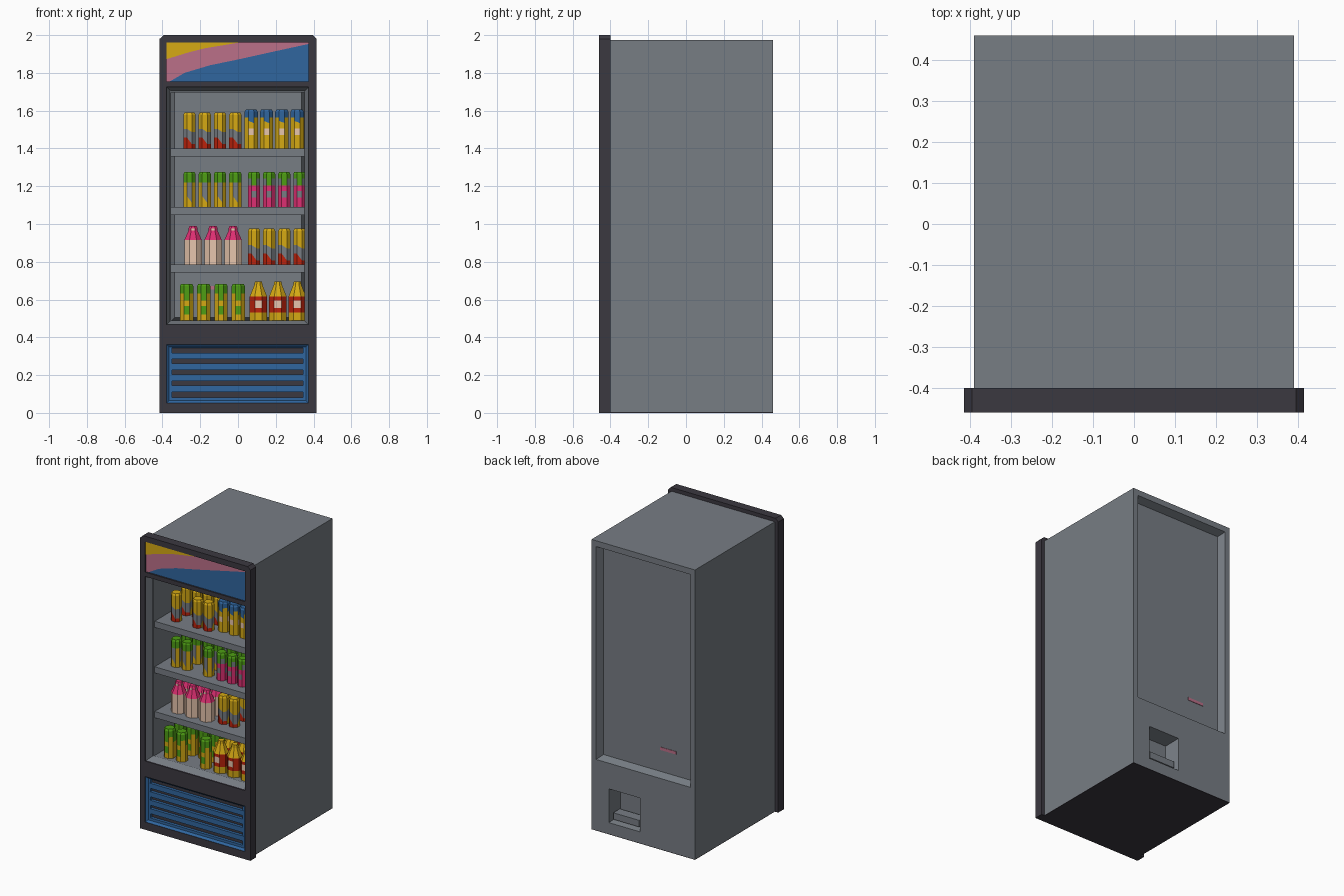
import bpy, bmesh, math

cube = bpy.data.objects.get("Cube")
if cube:
    bpy.data.objects.remove(cube, do_unlink=True)

# Colours
PALETTE = {"grey": "777D84", "dark": "3B3840", "blue": "30669F", "dusty_pink": "BB7089",
           "yellow": "D6AA14", "hot_pink": "DD2F72", "red": "BC220C", "green": "4E9F14",
           "cream": "EBC9B0"}
NAMES = list(PALETTE)
MATS = {}
for key, code in PALETTE.items():
    srgb = [int(code[i:i + 2], 16) / 255 for i in (0, 2, 4)]
    col = [((c + .055) / 1.055) ** 2.4 if c > .04 else c / 12.92 for c in srgb] + [1]
    m = bpy.data.materials.new(key)
    m.use_nodes = True
    m.diffuse_color = col
    node = next(n for n in m.node_tree.nodes if n.type == "BSDF_PRINCIPLED")
    node.inputs["Base Color"].default_value = col
    node.inputs["Roughness"].default_value = .7
    MATS[key] = m


def place(name, mesh, loc=(0, 0, 0)):
    ob = bpy.data.objects.new(name, mesh)
    ob.location = loc
    bpy.context.collection.objects.link(ob)
    return ob


def to_mesh(name, bm, colours):
    bmesh.ops.recalc_face_normals(bm, faces=bm.faces)
    me = bpy.data.meshes.new(name)
    bm.to_mesh(me)
    bm.free()
    for c in colours:
        me.materials.append(MATS[c])
    return me


def box(name, x, y, z, colour):
    bm = bmesh.new()
    bmesh.ops.create_cube(bm, size=1)
    for v in bm.verts:
        v.co = [r[0] if c < 0 else r[1] for c, r in zip(v.co, (x, y, z))]
    return place(name, to_mesh(name, bm, [colour]))


def extrude(bm, faces, depth):
    new = bmesh.ops.extrude_face_region(bm, geom=faces)["geom"]
    for v in new:
        if isinstance(v, bmesh.types.BMVert):
            v.co.y += depth


def holed_slab(name, x, z, holes, y, colour, chamfer=0):
    """Upright slab with rectangular openings (x0, x1, z0, z1)."""
    xs = sorted({*x, *(v for h in holes for v in h[:2])})
    zs = sorted({*z, *(v for h in holes for v in h[2:])})
    bm = bmesh.new()
    for a, b in zip(xs, xs[1:]):
        for c, d in zip(zs, zs[1:]):
            mx, mz = (a + b) / 2, (c + d) / 2
            if not any(h[0] < mx < h[1] and h[2] < mz < h[3] for h in holes):
                bm.faces.new([bm.verts.new((p, y[0], q)) for p, q in ((a, c), (b, c), (b, d), (a, d))])
    bmesh.ops.remove_doubles(bm, verts=bm.verts, dist=1e-5)
    extrude(bm, bm.faces[:], y[1] - y[0])
    if chamfer:
        corners = [e for e in bm.edges if all(abs(v.co.z - z[1]) < 1e-4 and
                   min(abs(v.co.x - s) for s in x) < 1e-4 for v in e.verts)]
        bmesh.ops.bevel(bm, geom=corners, offset=chamfer, segments=1, affect="EDGES")
    bmesh.ops.dissolve_limit(bm, angle_limit=.01, verts=bm.verts, edges=bm.edges)
    return place(name, to_mesh(name, bm, [colour]))


def recess(name, hole, y, inset, colour, floor=True):
    """Tapered rim going from y[0] to y[1], optionally closed by a floor."""
    bm = bmesh.new()
    loops = []
    for yy, k in zip(y, (0, inset)):
        a, b, c, d = hole[0] + k, hole[1] - k, hole[2] + k, hole[3] - k
        loops.append([bm.verts.new((p, yy, q)) for p, q in ((a, c), (b, c), (b, d), (a, d))])
    for i in range(4):
        j = (i + 1) % 4
        bm.faces.new((loops[0][i], loops[0][j], loops[1][j], loops[1][i]))
    if floor:
        bm.faces.new(loops[1])
    me = to_mesh(name, bm, [colour])
    return place(name, me)


def plate(name, outline, y, colour):
    bm = bmesh.new()
    f = bm.faces.new([bm.verts.new((px, y, pz)) for px, pz in outline])
    extrude(bm, [f], .004)
    return place(name, to_mesh(name, bm, [colour]))


# Cabinet shell with openings for the cooled space and the rear socket
cavity = (-.355, .355, .485, 1.935)
socket = (.025, .26, .08, .31)
holed_slab("cabinet_body", (-.39, .39), (.004, 1.975), [cavity, socket], (-.405, .46), "grey")
box("base_plate", (-.39, .39), (-.405, .46), (0, .004), "dark")
recess("rear_panel", cavity, (.46, .41), .02, "grey")
recess("rear_socket", socket, (.46, .36), .02, "grey")
box("rear_socket_ledge", (.045, .24), (.37, .44), (.1, .145), "grey")
box("rear_label", (-.215, -.095), (.408, .413), (.652, .672), "dusty_pink")
box("inner_ceiling", (-.355, .355), (-.4, .405), (1.695, 1.71), "grey")

# Door frame with openings for sign, window and grille
sign = (-.378, .373, 1.755, 1.962)
window = (-.378, .373, .468, 1.725)
grille = (-.378, .373, .052, .362)
holed_slab("door_frame", (-.415, .415), (0, 2), [sign, window, grille], (-.46, -.4), "dark", .02)
recess("window_gasket", window, (-.448, -.4), .02, "grey", floor=False)

# Sign with a painted wave
box("sign_panel", sign[:2], (-.45, -.4), sign[2:], "blue")
top = sign[3]
low_wave = [(-.36, sign[2]), (-.283, 1.8), (-.15, 1.84), (.01, 1.873), (.19, 1.913), (sign[1], 1.953)]
high_wave = [(sign[0], 1.873), (-.257, 1.91), (-.177, 1.93), (.015, top)]
plate("sign_pink_wave", [(sign[0], sign[2])] + low_wave + [(sign[1], top), (sign[0], top)], -.452, "dusty_pink")
plate("sign_yellow_wave", high_wave + [(sign[0], top)], -.454, "yellow")

# Grille
box("grille_back", grille[:2], (-.425, -.4), grille[2:], "dark")
recess("grille_rim", grille, (-.458, -.44), .018, "blue", floor=False)
for i in range(6):
    zc = .0705 + i * .0577
    half = .017 if 0 < i < 5 else .012
    box("grille_slat", (-.362, .357), (-.445, -.425), (zc - half, zc + half), "blue")
for side in (-.357, .352):
    box("grille_side", (side - .008, side + .008), (-.444, -.425), (.065, .35), "blue")

# Shelves
SHELVES = (.486, .785, 1.09, 1.4)
for z in SHELVES[1:]:
    box("shelf", (-.355, .355), (-.39, .405), (z - .042, z), "grey")


def lathe(name, rings, sides=8):
    """Rings are (height, radius, wave, colours around the band above)."""
    bm = bmesh.new()
    loops = []
    for h, r, wave, _ in rings:
        angles = [(i - .5) * math.tau / sides - math.pi / 2 for i in range(sides)]
        loops.append([bm.verts.new((r * math.cos(a), r * math.sin(a), h + wave * math.sin(2 * a)))
                      for a in angles])
    bm.faces.new(loops[0])
    for lo, hi, ring in zip(loops, loops[1:], rings):
        cols = ring[3].split()
        for i in range(sides):
            j = (i + 1) % sides
            f = bm.faces.new((lo[i], lo[j], hi[j], hi[i]))
            f.material_index = NAMES.index(cols[i % len(cols)])
    bm.faces.new(loops[-1]).material_index = NAMES.index(rings[-1][3])
    return to_mesh(name, bm, NAMES)


def can(name, height, r, bands):
    """Straight can with a short tapered rim."""
    rings = [(h, r, w, c) for h, w, c in bands]
    last = bands[-1][2].split()[0]
    rings += [(height - .012, r, 0, last), (height, r * .82, 0, last)]
    return lathe(name, rings)


# Drinks
wavy_can = can("wavy_can", .19, .035, [(0, 0, "red red yellow"), (.04, .025, "grey"), (.095, .012, "yellow")])
blue_can = can("blue_top_can", .205, .038, [(0, 0, "yellow"), (.07, 0, "cream yellow"), (.105, 0, "yellow"),
                                            (.14, .008, "blue yellow blue"), (.165, 0, "blue")])
green_can = can("green_top_can", .186, .035, [(0, 0, "yellow"), (.04, .025, "grey yellow"), (.13, 0, "green")])
pink_can = can("pink_can", .186, .035, [(0, 0, "hot_pink"), (.05, 0, "grey hot_pink"), (.085, 0, "hot_pink"),
                                        (.115, 0, "green grey"), (.15, 0, "green")])
lime_can = can("lime_can", .197, .038, [(0, 0, "yellow"), (.035, 0, "green yellow yellow"), (.08, 0, "yellow"),
                                        (.11, 0, "green yellow"), (.145, 0, "green")])
milk_bottle = lathe("milk_bottle", [(0, .05, 0, "cream"), (.13, .05, 0, "hot_pink"), (.18, .026, 0, "cream hot_pink"),
                                    (.192, .026, 0, "hot_pink"), (.205, .02, 0, "hot_pink")])
juice_bottle = lathe("juice_bottle", [(0, .05, 0, "yellow"), (.045, .05, 0, "red"),
                                      (.07, .05, 0, "cream red red red"), (.11, .05, 0, "red"),
                                      (.13, .05, 0, "yellow"), (.19, .024, 0, "yellow"), (.21, .02, 0, "yellow")])

# Stock: mesh, shelf, first x, spacing, count, front y, gap left in the front row
STOCK = [(lime_can, 0, -.272, .091, 4, -.345, 2), (juice_bottle, 0, .108, .103, 3, -.335, None),
         (milk_bottle, 1, -.238, .106, 3, -.295, None), (wavy_can, 1, .085, .08, 4, -.275, 2),
         (green_can, 2, -.257, .081, 4, -.295, 2), (pink_can, 2, .085, .08, 4, -.295, None),
         (wavy_can, 3, -.257, .081, 4, -.295, 1), (blue_can, 3, .07, .081, 4, -.25, None)]
for mesh, shelf, x0, step, count, y0, gap in STOCK:
    for row in range(3):
        for i in range(count):
            if row == 0 and i == gap:
                continue
            place(mesh.name, mesh, (x0 + i * step, y0 + row * .11, SHELVES[shelf]))
